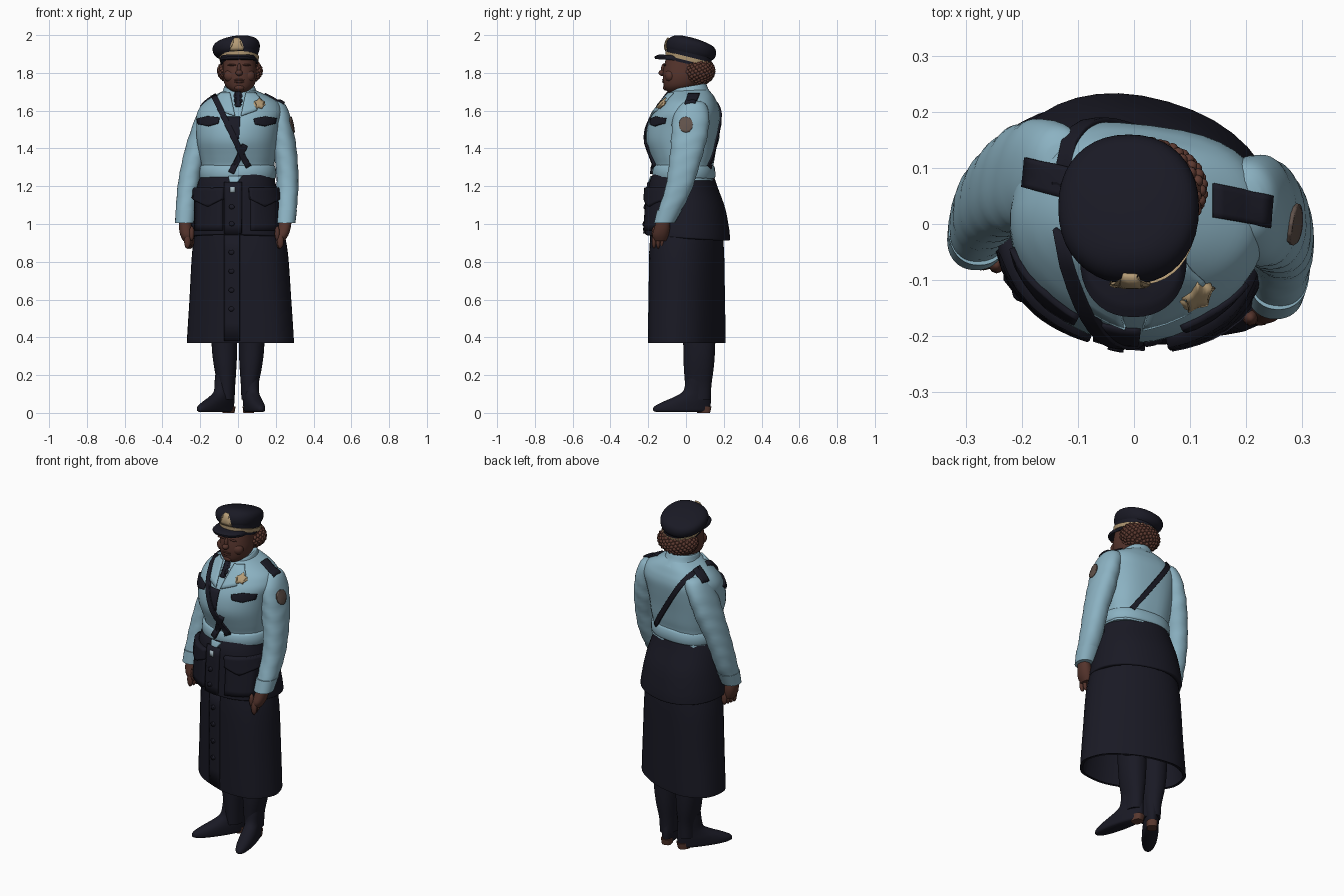
import bpy, bmesh, math
from math import sin, cos, pi, radians
from mathutils import Vector, Matrix
from mathutils.bvhtree import BVHTree

if "Cube" in bpy.data.objects:
    bpy.data.objects.remove(bpy.data.objects["Cube"])


def material(name, r, g, b):
    m = bpy.data.materials.new(name)
    m.use_nodes = True
    m.diffuse_color = (r, g, b, 1)
    shader = m.node_tree.nodes["Principled BSDF"]
    shader.inputs["Base Color"].default_value = (r, g, b, 1)
    shader.inputs["Roughness"].default_value = 0.8
    return m


BLUE = material("pale blue cloth", .26, .445, .54)
NAVY = material("dark navy cloth", .01, .01, .018)
SKIN = material("brown skin", .09, .034, .025)
HAIR = material("auburn hair", .11, .042, .03)
GOLD = material("gold trim", .46, .33, .18)
PATCH = material("sleeve patch", .12, .085, .07)
SILVER = material("silver metal", .35, .45, .5)
HEEL = material("brown heel", .1, .04, .028)


def finish(name, bm, mat, sharp=45):
    bmesh.ops.recalc_face_normals(bm, faces=bm.faces)
    mesh = bpy.data.meshes.new(name)
    bm.to_mesh(mesh)
    bm.free()
    mesh.materials.append(mat)
    mesh.shade_smooth()
    mesh.set_sharp_from_angle(angle=radians(sharp))
    ob = bpy.data.objects.new(name, mesh)
    bpy.context.collection.objects.link(ob)
    return ob


def blend(a, b, c, d, t):
    return 0.5 * (2 * b + (c - a) * t + (2 * a - 5 * b + 4 * c - d) * t * t
                  + (3 * b - a - 3 * c + d) * t ** 3)


def loft(name, rings, mat, power=(2.2, 2.2), slope=0, turn=0, ripple=None, warp=None, steps=4, n=40):
    """Skin horizontal rings given as (z, x min, x max, y front, y back); power is (front, back)."""
    dense, last = [], len(rings) - 1
    for i in range(last):
        group = [rings[max(0, min(last, i + k))] for k in (-1, 0, 1, 2)]
        dense += [[blend(*v, s / steps) for v in zip(*group)] for s in range(steps)]
    dense.append(rings[-1])
    bm, loops = bmesh.new(), []
    spin = Matrix.Rotation(radians(turn), 3, "Z")
    for z, x0, x1, y0, y1 in dense:
        loop = []
        for k in range(n):
            a = 2 * pi * k / n
            c, s = cos(a), sin(a)
            e = 2 / power[s > 0]
            grow = 1 + (ripple(a, z) if ripple else 0)
            x = (x0 + x1) / 2 + (x1 - x0) / 2 * grow * math.copysign(abs(c) ** e, c)
            y = (y0 + y1) / 2 + (y1 - y0) / 2 * grow * math.copysign(abs(s) ** e, s)
            p = spin @ Vector((x, y, z + slope * y))
            loop.append(bm.verts.new(warp(p) if warp else p))
        loops.append(loop)
    for a, b in zip(loops, loops[1:]):
        for k in range(n):
            bm.faces.new((a[k - 1], a[k], b[k], b[k - 1]))
    bm.faces.new(loops[0])
    bm.faces.new(loops[-1])
    return finish(name, bm, mat)


def blob(name, spots, mat, detail=2):
    """Join ellipsoids given as (centre, radii)."""
    bm = bmesh.new()
    for centre, radii in spots:
        m = Matrix.Translation(centre) @ Matrix.Diagonal((*radii, 1))
        bmesh.ops.create_icosphere(bm, subdivisions=detail, radius=1, matrix=m)
    return finish(name, bm, mat, 80)


def surface(*obs):
    verts, polys = [], []
    for ob in obs:
        start = len(verts)
        verts += [v.co.copy() for v in ob.data.vertices]
        polys += [[start + i for i in p.vertices] for p in ob.data.polygons]
    return BVHTree.FromPolygons(verts, polys)


AIM = {"front": (1, 1), "back": (1, -1), "top": (2, -1), "left": (0, -1)}


def plate(name, outline, mat, base, side="front", thick=.008, cuts=5):
    """Lay a flat outline onto a surface, seen from one side."""
    axis, sign = AIM[side]
    ray = Vector([sign if k == axis else 0 for k in range(3)])
    bm = bmesh.new()
    for u, v in outline:
        p = [u, v]
        p.insert(axis, 0)
        bm.verts.new(p)
    bm.faces.new(bm.verts)
    if len(outline) > 4:
        bmesh.ops.triangulate(bm, faces=bm.faces)
    bmesh.ops.subdivide_edges(bm, edges=bm.edges, cuts=cuts, use_grid_fill=True)
    for v in bm.verts:
        hit = base.ray_cast(v.co - ray * 3, ray)
        if hit[0] is None:
            hit = base.find_nearest(v.co)
        normal = hit[1] if hit[1].dot(ray) < 0 else -hit[1]
        v.co = hit[0] + normal * .003
    ob = finish(name, bm, mat)
    mod = ob.modifiers.new("thickness", "SOLIDIFY")
    mod.thickness, mod.offset = thick, 0
    return ob


def strap(name, start, end, width, base, side="front", thick=.02):
    a, b = Vector(start), Vector(end)
    across = (b - a).orthogonal().normalized() * width / 2
    return plate(name, [a - across, a + across, b + across, b - across], NAVY, base, side, thick, 14)


def rect(x0, x1, y0, y1):
    return [(x0, y0), (x1, y0), (x1, y1), (x0, y1)]


def disc(u, v, ru, rv, n=12):
    return [(u + ru * cos(2 * pi * k / n), v + rv * sin(2 * pi * k / n)) for k in range(n)]


# Skirt, twisted at the hips, with an open softly folded hem and a button placket
skirt = loft("skirt", [
    (.98, -.23, .24, -.165, .178), (.85, -.252, .268, -.172, .187), (.6, -.268, .288, -.173, .188),
    (.39, -.283, .303, -.173, .188), (.375, -.281, .301, -.171, .186), (.375, -.268, .288, -.16, .174),
    (.39, -.266, .286, -.158, .172), (.6, -.245, .255, -.15, .16)],
    NAVY, turn=-22, ripple=lambda a, z: .012 * sin(9 * a) * max(0, 1 - z))
front_skirt = surface(skirt)
plate("skirt_placket", rect(-.07, .01, .38, .96), NAVY, front_skirt, thick=.016)
for k in range(4):
    plate(f"skirt_button_{k + 1}", disc(-.03, .85 - .1 * k, .013, .013), NAVY, front_skirt, thick=.034, cuts=1)

# Jacket body, belt and peplum
jacket = loft("jacket_body", [
    (1.23, -.195, .195, -.165, .145), (1.3, -.19, .19, -.165, .14), (1.36, -.2, .2, -.185, .15),
    (1.44, -.215, .21, -.212, .16), (1.52, -.22, .222, -.204, .172), (1.58, -.22, .235, -.177, .178),
    (1.62, -.203, .226, -.147, .172), (1.65, -.174, .204, -.122, .16), (1.68, -.13, .152, -.1, .145),
    (1.71, -.07, .085, -.075, .12)], BLUE, (1.9, 2.7), turn=-7,
    ripple=lambda a, z: .008 * sin(14 * a) * max(0, 1.5 - z) * 4)
peplum = loft("jacket_peplum", [
    (1.255, -.193, .193, -.17, .145), (1.2, -.213, .208, -.193, .163), (1.1, -.236, .23, -.202, .2),
    (1.0, -.252, .246, -.208, .22), (.945, -.258, .254, -.211, .226), (.93, -.256, .252, -.209, .224),
    (.93, -.23, .23, -.19, .21), (.96, -.2, .2, -.16, .18)], NAVY, (2.1, 2.2), slope=-.07, turn=-16)
belt = loft("belt", [(z, -.2 - g, .2 + g, -.175 - g, .15 + g) for z, g in
                     ((1.24, -.005), (1.25, .003), (1.3, 0), (1.312, -.012))],
            BLUE, (2, 2.4), turn=-7, steps=2)
front_peplum = surface(peplum)
plate("jacket_placket", rect(-.07, .02, .95, 1.22), NAVY, front_peplum, thick=.016)
plate("belt_tongue", [(-.05, 1.25), (.02, 1.25), (-.01, 1.21), (-.04, 1.21)], BLUE, front_peplum)
plate("buckle", rect(-.04, -.015, 1.165, 1.195), SILVER, front_peplum, thick=.024, cuts=1)
for k in range(2):
    plate(f"jacket_button_{k + 1}", disc(-.03, 1.09 - .09 * k, .013, .013), NAVY, front_peplum,
          thick=.034, cuts=1)
for c, label in ((-.15, "right"), (.135, "left")):
    plate(label + "_hip_pocket", rect(c - .07, c + .07, .965, 1.14), NAVY, front_peplum, thick=.024)
    plate(label + "_hip_flap", [(c - .08, 1.19), (c + .08, 1.19), (c + .075, 1.13), (c, 1.09),
                                (c - .075, 1.13)], NAVY, front_peplum, thick=.045)


# Sleeves and hands: one arm, mirrored, then leaned by the pose
def posed(s):
    def warp(p):
        drop = 1.2 - p.z
        shift = -.15 * drop if s > 0 else 0
        return Vector((-s * p.x + shift, p.y - s * (.032 + .06 * max(0, drop)), p.z))
    return warp


sleeves = []
for s, label in ((-1, "right"), (1, "left")):
    pose = posed(s)
    sleeves.append(loft(label + "_sleeve", [
        (1.65, -.16, -.1, .03, .11), (1.63, -.188, -.08, .0, .14), (1.57, -.222, -.1, -.035, .155),
        (1.48, -.255, -.13, -.045, .148), (1.4, -.28, -.15, -.05, .13), (1.3, -.303, -.185, -.06, .1),
        (1.2, -.32, -.205, -.075, .07), (1.1, -.328, -.22, -.1, .03), (1.03, -.33, -.232, -.12, -.015),
        (1.005, -.328, -.235, -.122, -.02)], BLUE, warp=pose,
        ripple=lambda a, z: .02 * sin(z * 75 + 2 * sin(a * 2)) * (1 if z < 1.55 else .2)))
    loft(label + "_cuff", [(1.075, -.331, -.221, -.113, .02), (1.005, -.333, -.23, -.126, -.017)],
         BLUE, warp=pose, steps=1)
    loft(label + "_hand", [
        (1.04, -.31, -.255, -.11, -.045), (.98, -.312, -.243, -.123, -.04), (.94, -.305, -.238, -.13, -.045),
        (.91, -.29, -.243, -.12, -.055)], SKIN, warp=pose)
    fingers = [(pose(Vector((-.268 + .006 * k, -.12 + .022 * k, .91))), (.018, .012, .042)) for k in range(4)]
    thumb = (pose(Vector((-.245, -.12, .95))), (.014, .015, .04))
    blob(label + "_fingers", fingers + [thumb], SKIN)

# Collar, lapels and tie
collar = loft("collar", [
    (1.655, -.105, .12, -.105, .145), (1.69, -.085, .1, -.088, .12), (1.725, -.072, .088, -.075, .105),
    (1.72, -.06, .075, -.065, .09)], BLUE, slope=.18)
chest = surface(jacket, collar, belt)
for s, label in ((-1, "right"), (1, "left")):
    shape = [(.015, 1.57), (.04, 1.69), (.09, 1.69), (.125, 1.65), (.09, 1.63), (.1, 1.6)]
    plate(label + "_lapel", [(s * x, z) for x, z in shape], BLUE, chest, thick=.012)
plate("tie", [(-.014, 1.695), (.014, 1.695), (.006, 1.665), (.014, 1.62), (-.012, 1.62), (-.006, 1.665)],
      NAVY, chest, thick=.018)

# Cross strap, front panel, breast flaps and insignia
coat = surface(jacket, collar, *sleeves)
strap("cross_strap_front", (-.125, 1.675), (.055, 1.3), .029, chest)
strap("cross_strap_back", (-.13, 1.675), (.115, 1.3), .028, chest, "back", .012)
strap("lower_strap", (.035, 1.42), (-.035, 1.27), .03, chest)
plate("front_panel", [(-.06, 1.565), (.012, 1.565), (.005, 1.45), (-.035, 1.45)], NAVY, chest)
for c, label in ((-.155, "right"), (.14, "left")):
    plate(label + "_breast_flap", [
        (c - .058, 1.555), (c, 1.568), (c + .058, 1.56), (c + .052, 1.532), (c, 1.517), (c - .05, 1.527)],
        NAVY, coat, thick=.014)
plate("right_epaulette", [(-.195, .065), (-.12, .045), (-.115, .1), (-.19, .118)], NAVY, coat, "top", .01)
plate("left_epaulette", [(.14, .012), (.24, -.005), (.245, .05), (.14, .072)], NAVY, coat, "top", .01)
star = [(.11 + r * sin(k * pi / 5), 1.632 + r * cos(k * pi / 5))
        for k in range(10) for r in ((.028 if k % 2 == 0 else .018),)]
plate("chest_pin", star, GOLD, coat, thick=.024, cuts=2)
plate("sleeve_badge", disc(0, 1.525, .036, .042), PATCH, coat, "left")

# Head, face and hair
loft("neck", [(1.62, -.05, .07, -.06, .09), (1.76, -.045, .065, -.06, .08)], SKIN, steps=1)
loft("head", [
    (1.695, -.015, .035, -.085, -.03), (1.71, -.044, .062, -.108, .02), (1.735, -.068, .086, -.118, .06),
    (1.78, -.08, .098, -.123, .09), (1.83, -.08, .097, -.118, .1), (1.9, -.078, .092, -.1, .1)], SKIN)
blob("face_features", [
    ((.006, -.126, 1.8), (.019, .02, .016)), ((.006, -.118, 1.82), (.011, .014, .03)),
    ((-.038, -.083, 1.784), (.038, .03, .034)), ((.052, -.083, 1.784), (.038, .03, .034)),
    ((.007, -.108, 1.722), (.026, .014, .015)), ((.007, -.118, 1.752), (.026, .008, .006)),
    ((.007, -.118, 1.763), (.028, .009, .005)), ((-.033, -.113, 1.842), (.023, .008, .005)),
    ((.047, -.113, 1.842), (.023, .008, .005))], SKIN, 3)
curls = [((.01, .062, 1.81), (.12, .09, .075))]
count = 240
for k in range(count):
    h = 1 - 2 * (k + .5) / count
    r, a = math.sqrt(1 - h * h), k * 2.4
    curls.append(((.01 + .112 * r * cos(a), .062 + .084 * r * sin(a), 1.81 + .069 * h), (.011,) * 3))
blob("curly_hair", curls, HAIR)


# Peaked cap, worn tipped back and to its right
def tipped(p):
    return Vector((p.x, p.y, p.z + .1 * p.x))


band = loft("cap_band", [(1.85, -.09, .102, -.1, .13), (1.93, -.1, .108, -.104, .14)], NAVY, slope=-.22)
crown = loft("cap_crown", [
    (1.893, -.1, .104, -.1, .132), (1.915, -.125, .113, -.107, .153), (1.947, -.135, .115, -.1, .159),
    (1.972, -.12, .1, -.08, .142), (1.987, -.07, .06, -.05, .08), (1.991, -.02, .02, -.01, .02)],
    NAVY, slope=-.22, warp=tipped)
loft("cap_gold_strap", [(1.866, -.096, .108, -.108, .137), (1.888, -.1, .111, -.109, .139)],
     GOLD, slope=-.25, steps=1)
loft("cap_visor", [(1.862, -.094, .092, -.162, .04), (1.875, -.096, .094, -.166, .04),
                   (1.888, -.085, .085, -.14, .03)], NAVY, slope=-.07, steps=2)
plate("cap_badge", [(-.042, 1.92), (.028, 1.92), (.014, 1.95), (.006, 1.982), (-.018, 1.982),
                    (-.026, 1.95)], GOLD, surface(band, crown), thick=.014, cuts=3)

# Legs, boots and heels
for s, x, turn, label in ((-1, -.062, -35, "right"), (1, .062, 14, "left")):
    loft(label + "_leg", [(z, x - r + s * lean, x + r + s * lean, f, b) for z, r, lean, f, b in (
        (.62, .07, .012, -.03, .16), (.37, .068, .01, -.015, .155), (.25, .06, .006, -.012, .148),
        (.15, .047, 0, -.005, .135), (.07, .044, 0, 0, .13))], NAVY)
    place = Matrix.Translation((x, .075, 0)) @ Matrix.Rotation(radians(turn), 4, "Z")
    loft(label + "_boot", [
        (.006, -.034, .034, -.245, .04), (.014, -.041, .041, -.257, .052), (.035, -.043, .043, -.249, .056),
        (.06, -.043, .043, -.2, .058), (.085, -.041, .041, -.14, .058), (.115, -.041, .041, -.092, .056),
        (.17, -.045, .045, -.078, .056), (.2, -.046, .046, -.076, .06)], NAVY, warp=lambda p: place @ p)
    loft(label + "_heel", [(0, -.027, .027, -.01, .052), (.035, -.03, .03, -.015, .06)], HEEL, (3, 3),
         warp=lambda p: place @ p, steps=1)
